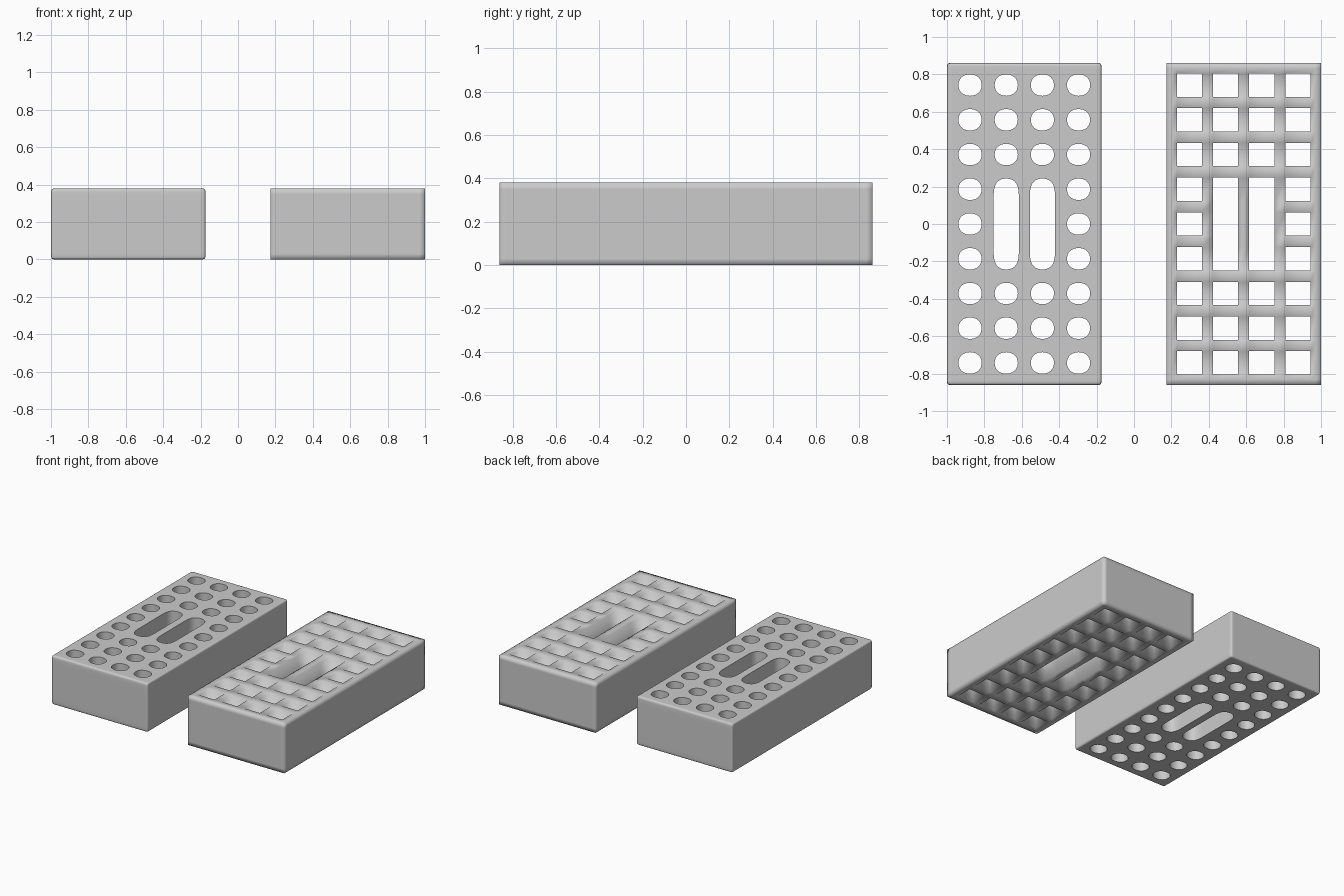
import bpy
import bmesh

if "Cube" in bpy.data.objects:
    bpy.data.objects.remove(bpy.data.objects["Cube"])

HX, HY, H = 0.4135, 0.861, 0.38      # brick half sizes and height
LOOP = 0.03                          # distance of the support loops from outer edges
STEP_X, STEP_Y = 0.1934, 0.1857      # hole spacing
HOLE_X, HOLE_Y = 0.0675, 0.0625      # hole half sizes
COLS, ROWS = 4, 9


def grid_lines(half, count, step, hole):
    """Outer edge, support loop, both sides of each hole, support loop, outer edge."""
    lines = [-half, -half + LOOP]
    for k in range(count):
        c = (k - (count - 1) / 2) * step
        lines += [c - hole, c + hole]
    return lines + [half - LOOP, half]


def make_brick(name, cx, rounded):
    xs = grid_lines(HX, COLS, STEP_X, HOLE_X)
    ys = grid_lines(HY, ROWS, STEP_Y, HOLE_Y)
    nx, ny = len(xs) - 1, len(ys) - 1
    bm = bmesh.new()
    crease = bm.edges.layers.float.new("crease_edge")
    verts = {}

    def v(i, j, z):
        if (i, j, z) not in verts:
            verts[i, j, z] = bm.verts.new((xs[i], ys[j], z))
        return verts[i, j, z]

    def is_hole(i, j):
        if not (2 <= i <= nx - 3 and 2 <= j <= ny - 3) or i % 2:
            return False
        row, col = (j - 2) / 2, (i - 2) // 2
        slot = col in (1, 2) and 3 <= row <= 5      # two long finger slots
        return slot or j % 2 == 0

    for i in range(nx):
        for j in range(ny):
            sides = (((i, j), (i + 1, j), (i, j - 1)),
                     ((i + 1, j), (i + 1, j + 1), (i + 1, j)),
                     ((i + 1, j + 1), (i, j + 1), (i, j + 1)),
                     ((i, j + 1), (i, j), (i - 1, j)))
            if is_hole(i, j):
                # hole walls with creased rims
                for a, b, nb in sides:
                    if not is_hole(*nb):
                        bm.faces.new((v(*a, 0), v(*b, 0), v(*b, H), v(*a, H)))
                        for z in (0, H):
                            e = bm.edges.get((v(*a, z), v(*b, z)))
                            e[crease] = 1.0
                            e.smooth = not rounded
                continue
            # top and bottom faces
            for z in (0, H):
                bm.faces.new([v(*s[0], z) for s in sides])
            # outer walls with support loops
            for a, b, (ni, nj) in sides:
                if not (0 <= ni < nx and 0 <= nj < ny):
                    zs = (0, LOOP, H - LOOP, H)
                    for z0, z1 in zip(zs, zs[1:]):
                        bm.faces.new((v(*a, z0), v(*b, z0), v(*b, z1), v(*a, z1)))

    bmesh.ops.recalc_face_normals(bm, faces=bm.faces[:])
    for f in bm.faces:
        f.smooth = True
    mesh = bpy.data.meshes.new(name)
    bm.to_mesh(mesh)
    bm.free()
    ob = bpy.data.objects.new(name, mesh)
    ob.location.x = cx
    bpy.context.collection.objects.link(ob)
    if rounded:
        sub = ob.modifiers.new("rounding", 'SUBSURF')
        sub.levels = sub.render_levels = 3


# smooth brick with round holes, and its low-poly twin with square holes
make_brick("round_hole_brick", -(1 - HX), True)
make_brick("square_hole_brick", 1 - HX, False)
